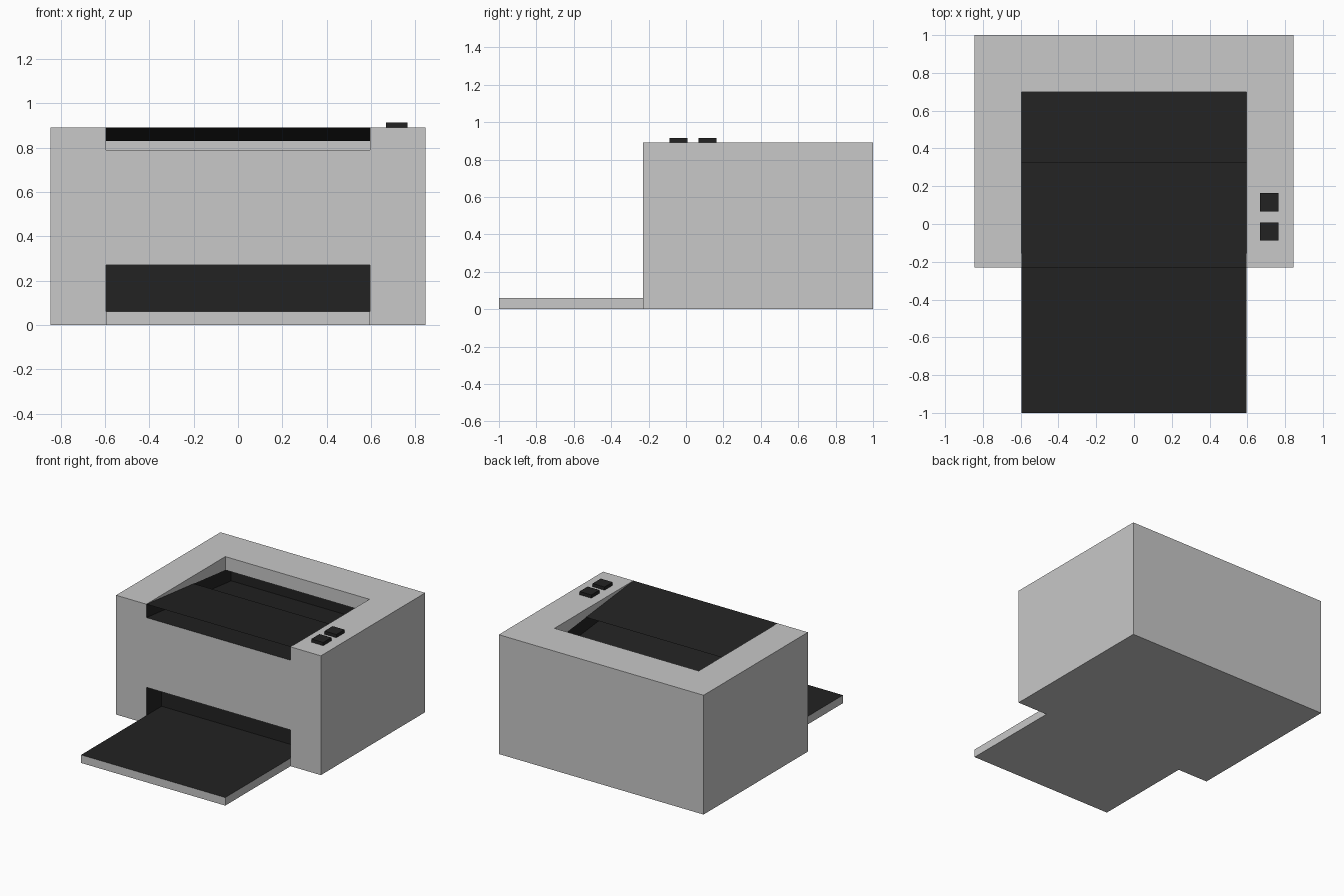
import bpy, bmesh

if "Cube" in bpy.data.objects:
    bpy.data.objects.remove(bpy.data.objects["Cube"])


def material(name, value):
    m = bpy.data.materials.new(name)
    m.diffuse_color = (value, value, value, 1)
    m.use_nodes = True
    m.node_tree.nodes["Principled BSDF"].inputs["Base Color"].default_value = m.diffuse_color
    return m


GREY = material("light_grey", 0.58)
BLACK = material("black", 0.016)
W = 0.595            # half width of paper openings
FRONT = -0.23        # front plane of the body


def prism(name, profile, x0, x1, mats=(GREY,)):
    """Extrude a (y, z) profile along x."""
    bm = bmesh.new()
    face = bm.faces.new([bm.verts.new((x0, y, z)) for y, z in profile])
    out = bmesh.ops.extrude_face_region(bm, geom=[face])
    verts = [g for g in out["geom"] if isinstance(g, bmesh.types.BMVert)]
    bmesh.ops.translate(bm, verts=verts, vec=(x1 - x0, 0, 0))
    bmesh.ops.recalc_face_normals(bm, faces=bm.faces[:])
    me = bpy.data.meshes.new(name)
    bm.to_mesh(me)
    bm.free()
    for m in mats:
        me.materials.append(m)
    ob = bpy.data.objects.new(name, me)
    bpy.context.collection.objects.link(ob)
    return ob


def box(name, x0, x1, y0, y1, z0, z1, mats=(GREY,)):
    return prism(name, [(y0, z0), (y1, z0), (y1, z1), (y0, z1)], x0, x1, mats)


def cut(target, cutter):
    mod = target.modifiers.new("cut", 'BOOLEAN')
    mod.operation = 'DIFFERENCE'
    mod.solver = 'EXACT'
    mod.object = cutter
    bpy.context.view_layer.objects.active = target
    bpy.ops.object.modifier_apply(modifier=mod.name)
    bpy.data.objects.remove(cutter, do_unlink=True)


def liner_z(y):
    """Sloping top edge of the black lining in the output recess."""
    return 0.89 - 0.1 * (y - FRONT) / (0.70 - FRONT)


# Body with upper recess, sloping output slot and lower feed slot
body = box("body", -0.845, 0.845, FRONT, 1.0, 0, 0.89, (GREY, BLACK))
cut(body, prism("recess_cutter", [(-0.3, liner_z(-0.3)), (0.70, liner_z(0.70)),
                                  (0.70, 1.0), (-0.3, 1.0)], -W, W))
cut(body, prism("output_cutter", [(-0.3, liner_z(-0.3) - 0.1), (0.77, liner_z(0.77) - 0.1),
                                  (0.77, liner_z(0.77)), (-0.3, liner_z(-0.3))], -W, W))
cut(body, box("feed_cutter", -W, W, -0.3, -0.05, 0.06, 0.27))

# Black lining: faces inside the openings, below the sloping line
for p in body.data.polygons:
    c = p.center
    inside = abs(c.x) < W + 0.01 and FRONT + 0.005 < c.y < 0.8
    p.material_index = int(inside and 0.03 < c.z < liner_z(c.y) + 0.002)

# Paper tray with black top
tray = box("paper_tray", -W, W, -1.0, FRONT, 0, 0.06, (GREY, BLACK))
for p in tray.data.polygons:
    p.material_index = int(p.normal.z > 0.5)

# Control buttons
for i, y in enumerate((-0.04, 0.115)):
    box(f"button_{i + 1}", 0.667, 0.765, y - 0.048, y + 0.048, 0.888, 0.914, (BLACK,))
